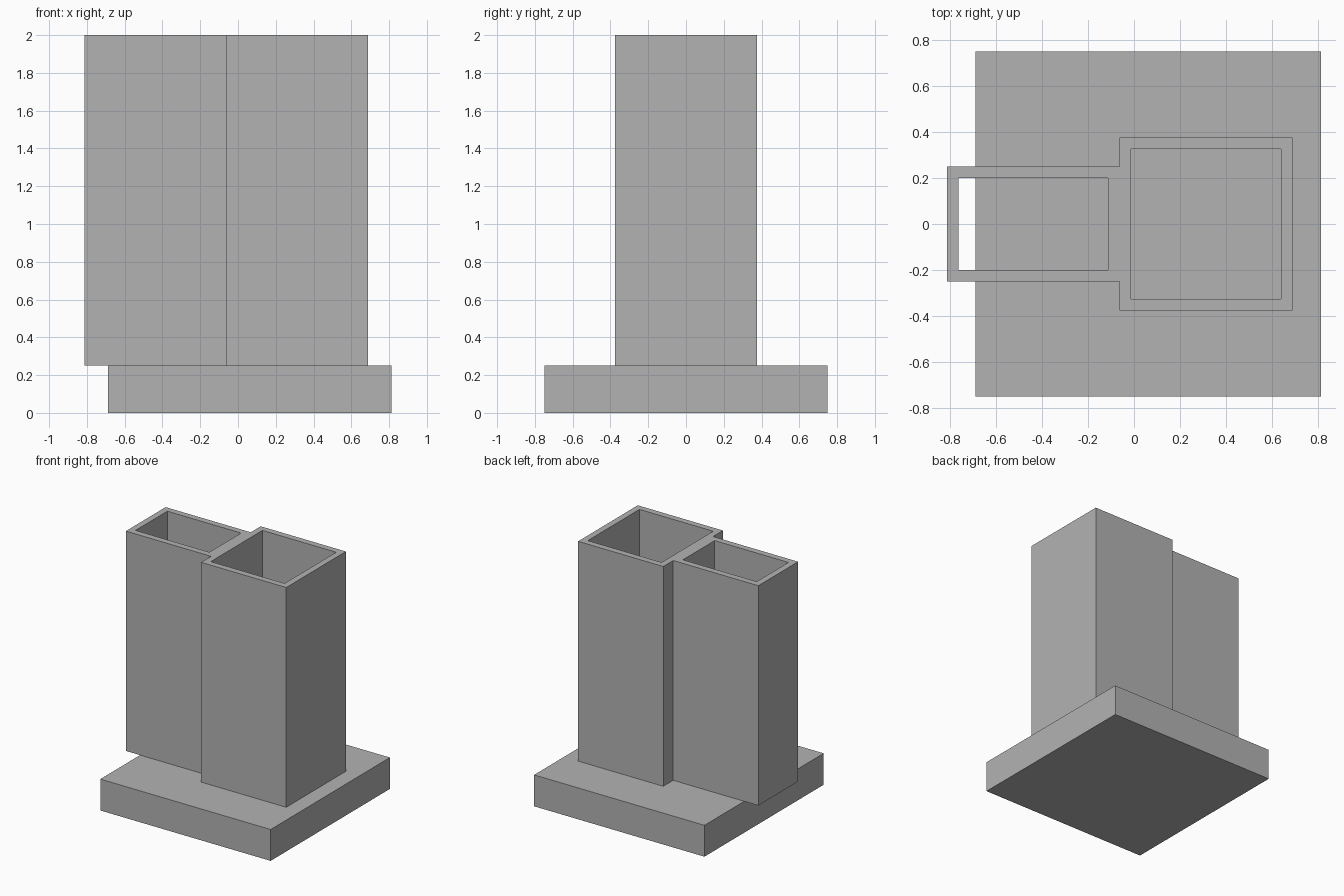
import bpy
import bmesh

default = bpy.data.objects.get("Cube")
if default:
    bpy.data.objects.remove(default, do_unlink=True)

grey = bpy.data.materials.new("light_grey")
grey.use_nodes = True
colour = (0.45, 0.45, 0.45, 1)
grey.diffuse_color = colour
grey.node_tree.nodes["Principled BSDF"].inputs["Base Color"].default_value = colour

WALL = 0.05
BASE_TOP, TOP = 0.25, 2.0
LEFT, JOINT, RIGHT = -0.8125, -0.0625, 0.6875   # tube limits along x
SMALL, LARGE = 0.25, 0.375                      # tube half depths along y


def rectangle(x0, x1, half):
    return [(x0, -half), (x1, -half), (x1, half), (x0, half)]


def prism(name, loops, z0, z1):
    """Extrude an outline, with optional holes, from z0 to z1."""
    bm = bmesh.new()
    edges = []
    for loop in loops:
        verts = [bm.verts.new((x, y, z0)) for x, y in loop]
        edges += [bm.edges.new((verts[i - 1], verts[i])) for i in range(len(verts))]
    bmesh.ops.triangle_fill(bm, edges=edges, use_beauty=True)
    result = bmesh.ops.extrude_face_region(bm, geom=bm.faces[:], use_keep_orig=True)
    for v in result["geom"]:
        if isinstance(v, bmesh.types.BMVert):
            v.co.z = z1
    bmesh.ops.recalc_face_normals(bm, faces=bm.faces[:])
    bmesh.ops.dissolve_limit(bm, angle_limit=0.01, verts=bm.verts[:], edges=bm.edges[:])
    mesh = bpy.data.meshes.new(name)
    bm.to_mesh(mesh)
    bm.free()
    mesh.materials.append(grey)
    obj = bpy.data.objects.new(name, mesh)
    bpy.context.collection.objects.link(obj)
    return obj


# Square base slab
prism("base_slab", [rectangle(-0.6875, 0.8125, 0.75)], 0, BASE_TOP)

# Two joined hollow shafts: the narrow one overhangs the slab
front = [(LEFT, -SMALL), (JOINT, -SMALL), (JOINT, -LARGE), (RIGHT, -LARGE)]
outline = front + [(x, -y) for x, y in reversed(front)]
narrow_hole = rectangle(LEFT + WALL, JOINT - WALL, SMALL - WALL)
wide_hole = rectangle(JOINT + WALL, RIGHT - WALL, LARGE - WALL)
prism("twin_shafts", [outline, narrow_hole, wide_hole], BASE_TOP, TOP)
